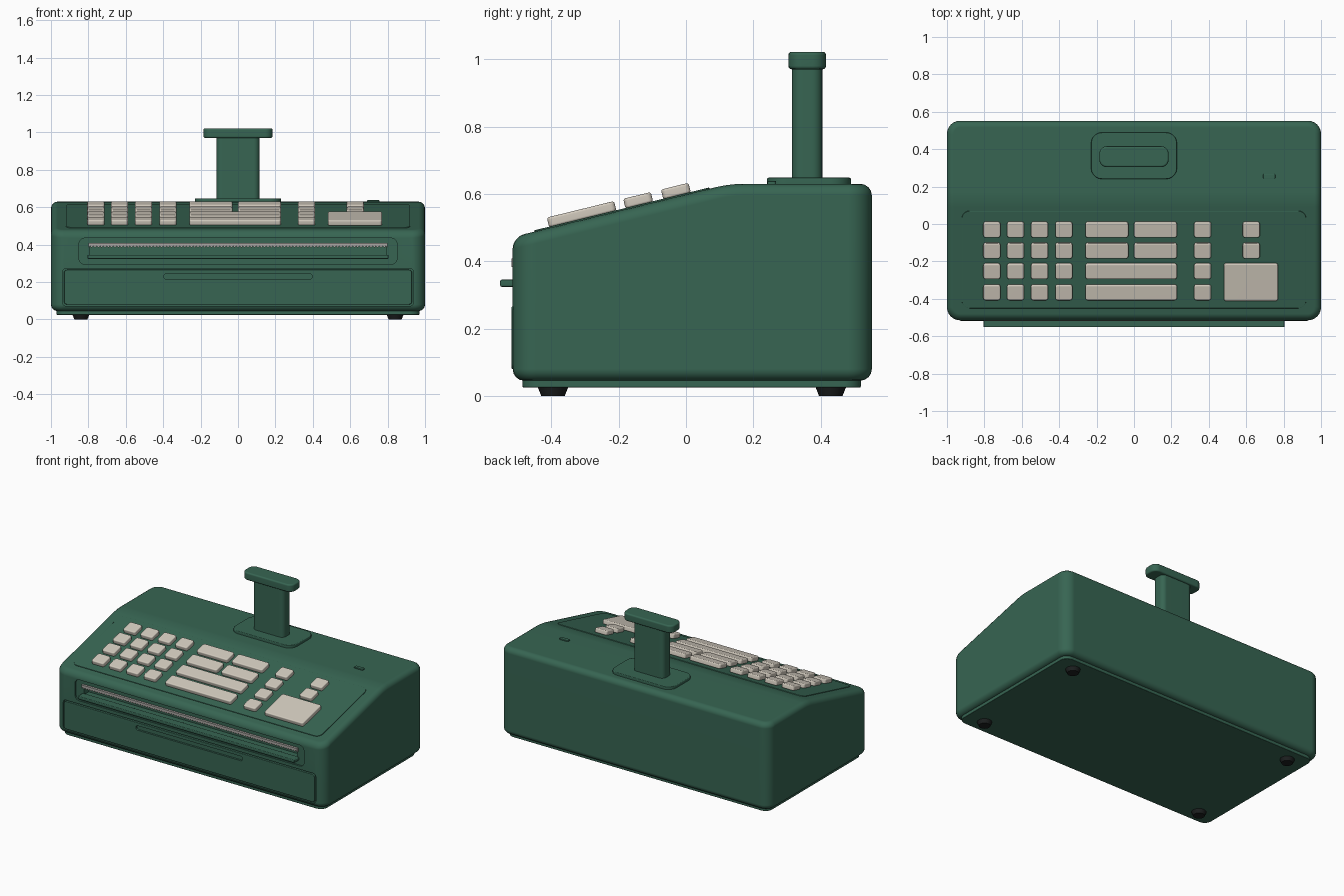
import bpy
import bmesh
import math
from mathutils import Matrix, Vector

default = bpy.data.objects.get("Cube")
if default:
    bpy.data.objects.remove(default, do_unlink=True)


def make_material(name, rgb, roughness=0.5):
    mat = bpy.data.materials.new(name)
    mat.use_nodes = True
    mat.diffuse_color = (*rgb, 1)
    bsdf = mat.node_tree.nodes["Principled BSDF"]
    bsdf.inputs["Base Color"].default_value = (*rgb, 1)
    bsdf.inputs["Roughness"].default_value = roughness
    return mat


GREEN = make_material("dark green", (0.038, 0.13, 0.085))
IVORY = make_material("ivory", (0.64, 0.59, 0.51))
STEEL = make_material("grey steel", (0.40, 0.38, 0.36))
RUBBER = make_material("black rubber", (0.012, 0.014, 0.014))

SLOPE = math.atan(0.245)
FRONT = -0.515


def finish(bm, name, mat):
    bmesh.ops.recalc_face_normals(bm, faces=bm.faces)
    mesh = bpy.data.meshes.new(name)
    bm.to_mesh(mesh)
    bm.free()
    mesh.materials.append(mat)
    obj = bpy.data.objects.new(name, mesh)
    bpy.context.collection.objects.link(obj)
    return obj


def smooth(obj):
    bpy.ops.object.select_all(action='DESELECT')
    obj.select_set(True)
    bpy.context.view_layer.objects.active = obj
    bpy.ops.object.shade_smooth_by_angle(angle=math.radians(35))
    mod = obj.modifiers.new("flat_face_normals", 'WEIGHTED_NORMAL')
    mod.keep_sharp = True
    return obj


def bevel(bm, edges, offset, segments):
    bmesh.ops.bevel(bm, geom=edges, offset=offset, segments=segments,
                    profile=0.5, affect='EDGES')


def sharp_edges(bm):
    return [e for e in bm.edges if e.calc_face_angle(0) > 0.5]


def along(bm, axis):
    return [e for e in bm.edges
            if abs((e.verts[1].co - e.verts[0].co).normalized()[axis]) > 0.99]


def slab(name, size, loc, mat=GREEN, radius=0.0, rim=0.0, tilt=0.0):
    """Rounded block, local z pointing outward after tilting about x."""
    bm = bmesh.new()
    bmesh.ops.create_cube(bm, size=1)
    bmesh.ops.scale(bm, vec=size, verts=bm.verts)
    if radius:
        bevel(bm, along(bm, 2), radius, 5)
    if rim:
        bevel(bm, sharp_edges(bm), rim, 3)
    bm.transform(Matrix.Translation(loc) @ Matrix.Rotation(tilt, 4, 'X'))
    return finish(bm, name, mat)


def front_slab(name, half_width, z0, z1, back, out, **kw):
    """Block on the front face, from depth back to depth out."""
    return slab(name, (half_width * 2, z1 - z0, out - back),
                (0, FRONT - (out + back) / 2, (z0 + z1) / 2),
                tilt=math.pi / 2, **kw)


def slope_slab(name, x0, x1, y0, y1, low, high, **kw):
    """Block lying on the sloping deck, from height low to height high."""
    y = (y0 + y1) / 2
    normal = Vector((0, -math.sin(SLOPE), math.cos(SLOPE)))
    loc = Vector(((x0 + x1) / 2, y, 0.598 + 0.245 * y)) + normal * (low + high) / 2
    return slab(name, (x1 - x0, (y1 - y0) / math.cos(SLOPE), high - low),
                loc, tilt=SLOPE, **kw)


def cut(obj, cutter):
    cutter.hide_render = True
    mod = obj.modifiers.new("cut", 'BOOLEAN')
    mod.operation = 'DIFFERENCE'
    mod.solver = 'EXACT'
    mod.object = cutter
    bpy.context.view_layer.objects.active = obj
    bpy.ops.object.modifier_apply(modifier=mod.name)
    bpy.data.objects.remove(cutter, do_unlink=True)


# Housing: wedge profile swept across the width, rounded all over
bm = bmesh.new()
profile = [(FRONT, 0.045), (FRONT, 0.472), (0.13, 0.63), (0.552, 0.63), (0.552, 0.045)]
side = bm.faces.new([bm.verts.new((-1, y, z)) for y, z in profile])
swept = bmesh.ops.extrude_face_region(bm, geom=[side])["geom"]
bmesh.ops.translate(bm, vec=(2, 0, 0),
                    verts=[v for v in swept if isinstance(v, bmesh.types.BMVert)])
bmesh.ops.recalc_face_normals(bm, faces=bm.faces)
bevel(bm, [e for e in along(bm, 0) if abs(e.verts[0].co.y - 0.13) < 0.01], 0.04, 3)
bevel(bm, along(bm, 2), 0.07, 6)
bevel(bm, sharp_edges(bm), 0.035, 4)
housing = finish(bm, "housing", GREEN)

# Printer bay, paper slot and drawer opening
cut(housing, front_slab("bay_cutter", 0.85, 0.295, 0.435, -0.012, 0.05, radius=0.03))
cut(housing, front_slab("slot_cutter", 0.79, 0.34, 0.40, -0.06, 0.05))
cut(housing, front_slab("drawer_cutter", 0.938, 0.072, 0.273, -0.015, 0.05, radius=0.02))
smooth(housing)

# Drawer front with finger groove
drawer = front_slab("drawer_front", 0.93, 0.08, 0.266, -0.016, 0.003, radius=0.016, rim=0.003)
cut(drawer, front_slab("grip_cutter", 0.395, 0.215, 0.245, -0.01, 0.05, radius=0.012))
smooth(drawer)

# Paper ledge below the slot
smooth(front_slab("paper_ledge", 0.805, 0.324, 0.345, -0.02, 0.037, rim=0.005))

# Serrated tear bar above the slot
bm = bmesh.new()
teeth = 90
points = [(-0.8, 0.408)]
points += [(-0.8 + 1.6 * i / (2 * teeth), 0.383 + 0.01 * (i % 2))
           for i in range(2 * teeth + 1)]
points.append((0.8, 0.408))
blade = bm.faces.new([bm.verts.new((x, FRONT - 0.003, z)) for x, z in points])
swept = bmesh.ops.extrude_face_region(bm, geom=[blade])["geom"]
bmesh.ops.translate(bm, vec=(0, 0.018, 0),
                    verts=[v for v in swept if isinstance(v, bmesh.types.BMVert)])
finish(bm, "tear_bar", STEEL)

# Keyboard deck
smooth(slope_slab("keyboard_panel", -0.92, 0.92, -0.45, 0.07, -0.01, 0.004,
                  radius=0.04, rim=0.002))


def key(name, x0, x1, y0, y1):
    smooth(slope_slab(name, x0, x1, y0 + 0.004, y1 + 0.004, 0.002, 0.032,
                      mat=IVORY, radius=0.014, rim=0.007))


# Keys, row by row from the back
for row, y in enumerate((-0.03, -0.142, -0.252, -0.365)):
    singles = [-0.76, -0.633, -0.505, -0.375, 0.367]
    if row < 2:
        singles.append(0.627)
        wides = [(-0.26, -0.03), (0.0, 0.23)]
    else:
        wides = [(-0.26, 0.23)]
    spans = [(x - 0.046, x + 0.046) for x in singles] + wides
    for col, (x0, x1) in enumerate(spans):
        key(f"key_row{row + 1}_{col + 1}", x0, x1, y - 0.041, y + 0.041)
key("total_key", 0.48, 0.77, -0.41, -0.21)

# Customer display on its post
smooth(slab("display_base", (0.46, 0.25, 0.03), (0, 0.365, 0.633), radius=0.06, rim=0.005))
smooth(slab("display_post", (0.23, 0.09, 0.36), (0, 0.36, 0.81), radius=0.03))
smooth(slab("display_head", (0.37, 0.112, 0.052), (0, 0.36, 0.996), radius=0.04, rim=0.01))

# Small button on the top deck
smooth(slab("top_button", (0.066, 0.026, 0.02), (0.723, 0.255, 0.628), radius=0.008, rim=0.003))

# Base plate and rubber feet
smooth(slab("base_plate", (1.94, 1.005, 0.04), (0, 0.017, 0.045), radius=0.05, rim=0.004))
for x in (-0.84, 0.84):
    for y in (-0.395, 0.43):
        bm = bmesh.new()
        bmesh.ops.create_cone(bm, cap_ends=True, segments=24, radius1=0.035,
                              radius2=0.046, depth=0.028,
                              matrix=Matrix.Translation((x, y, 0.014)))
        place = ("front" if y < 0 else "back") + ("_left" if x > 0 else "_right")
        smooth(finish(bm, place + "_foot", RUBBER))
